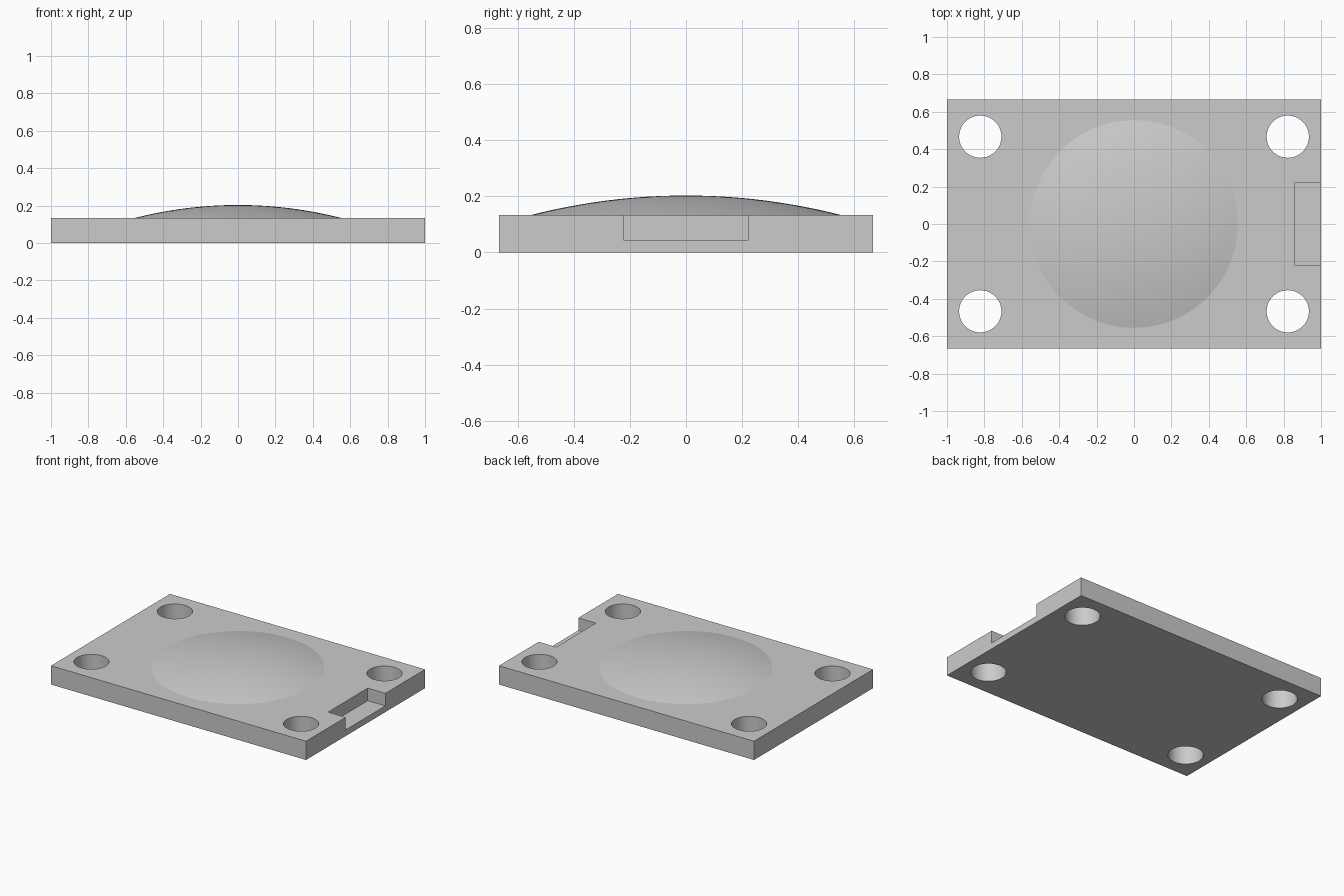
import bpy, bmesh, math
from mathutils import Matrix

cube = bpy.data.objects.get("Cube")
if cube:
    bpy.data.objects.remove(cube, do_unlink=True)

LENGTH, WIDTH, THICK = 2.0, 1.333, 0.133
HOLE_X, HOLE_Y, HOLE_R = 0.822, 0.467, 0.113
DOME_R, DOME_H = 0.555, 0.07
NOTCH_DEPTH, NOTCH_WIDTH, NOTCH_FLOOR = 0.138, 0.444, 0.044

grey = bpy.data.materials.new("light grey")
grey.use_nodes = True
colour = (0.6, 0.6, 0.6, 1)
grey.diffuse_color = colour
grey.node_tree.nodes["Principled BSDF"].inputs["Base Color"].default_value = colour


def add_object(name, bm):
    bmesh.ops.recalc_face_normals(bm, faces=bm.faces)
    mesh = bpy.data.meshes.new(name)
    bm.to_mesh(mesh)
    bm.free()
    mesh.materials.append(grey)
    obj = bpy.data.objects.new(name, mesh)
    bpy.context.collection.objects.link(obj)
    return obj


def box(name, size, centre):
    bm = bmesh.new()
    bmesh.ops.create_cube(bm, size=1, matrix=Matrix.Translation(centre) @ Matrix.Diagonal((*size, 1)))
    return add_object(name, bm)


def activate(obj):
    bpy.ops.object.select_all(action="DESELECT")
    obj.select_set(True)
    bpy.context.view_layer.objects.active = obj


def cut(target, cutter):
    mod = target.modifiers.new("cut", "BOOLEAN")
    mod.operation, mod.solver, mod.object = "DIFFERENCE", "EXACT", cutter
    activate(target)
    bpy.ops.object.modifier_apply(modifier=mod.name)
    bpy.data.objects.remove(cutter, do_unlink=True)


# Base plate
plate = box("base_plate", (LENGTH, WIDTH, THICK), (0, 0, THICK / 2))

# Four corner holes
bm = bmesh.new()
for sx in (-1, 1):
    for sy in (-1, 1):
        bmesh.ops.create_cone(bm, cap_ends=True, segments=64, radius1=HOLE_R, radius2=HOLE_R, depth=1,
                              matrix=Matrix.Translation((sx * HOLE_X, sy * HOLE_Y, 0)))
cut(plate, add_object("hole_cutter", bm))

# Open notch in the left edge
cut(plate, box("notch_cutter", (2 * NOTCH_DEPTH, NOTCH_WIDTH, 1), (LENGTH / 2, 0, NOTCH_FLOOR + 0.5)))

# Shallow spherical dome, spun from an arc
ball_r = (DOME_R ** 2 + DOME_H ** 2) / (2 * DOME_H)
sweep = math.asin(DOME_R / ball_r)
bm = bmesh.new()
steps = 16
arc = []
for i in range(steps + 1):
    a = sweep * i / steps
    arc.append(bm.verts.new((ball_r * math.sin(a), 0, THICK + DOME_H - ball_r * (1 - math.cos(a)))))
edges = [bm.edges.new(pair) for pair in zip(arc, arc[1:])]
bmesh.ops.spin(bm, geom=arc + edges, cent=(0, 0, 0), axis=(0, 0, 1), angle=math.tau, steps=96)
bmesh.ops.remove_doubles(bm, verts=bm.verts, dist=0.0001)
dome = add_object("dome", bm)
# Make the open cap face outwards
if dome.data.polygons[0].normal.z < 0:
    dome.data.flip_normals()

for obj in (plate, dome):
    activate(obj)
    bpy.ops.object.shade_smooth_by_angle(angle=math.radians(30))
